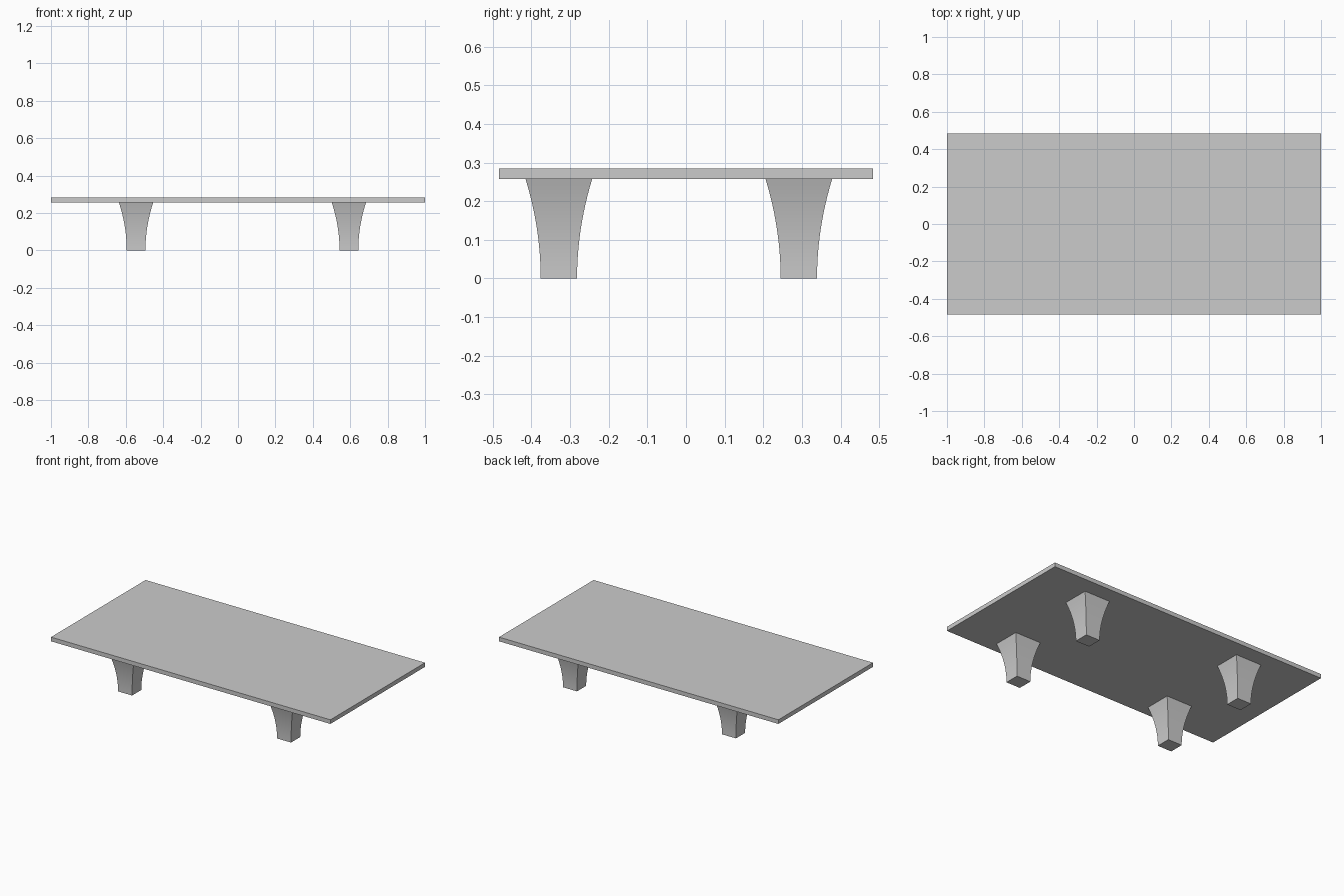
import bpy
import bmesh
import math

cube = bpy.data.objects.get("Cube")
if cube:
    bpy.data.objects.remove(cube, do_unlink=True)

grey = bpy.data.materials.new("light_grey")
grey.use_nodes = True
colour = (0.6, 0.6, 0.6, 1)
grey.diffuse_color = colour
grey.node_tree.nodes["Principled BSDF"].inputs["Base Color"].default_value = colour

LEG_HEIGHT = 0.257
TOP_HEIGHT = 0.284


def finish(bm, name, location):
    bmesh.ops.recalc_face_normals(bm, faces=bm.faces)
    mesh = bpy.data.meshes.new(name)
    bm.to_mesh(mesh)
    bm.free()
    mesh.materials.append(grey)
    obj = bpy.data.objects.new(name, mesh)
    obj.location = location
    bpy.context.collection.objects.link(obj)
    return obj


def add_leg(name, x, y, steps=12):
    """Square leg that flares outward towards the table top."""
    bm = bmesh.new()
    rings = []
    for i in range(steps + 1):
        t = i / steps
        hx = 0.05 + 0.042 * t ** 2
        hy = 0.047 + 0.039 * t ** 2
        rings.append([bm.verts.new((sx * hx, sy * hy, t * LEG_HEIGHT))
                      for sx, sy in ((-1, -1), (1, -1), (1, 1), (-1, 1))])
    for low, high in zip(rings, rings[1:]):
        for k in range(4):
            n = (k + 1) % 4
            bm.faces.new((low[k], low[n], high[n], high[k]))
    bm.faces.new(rings[0])
    bm.faces.new(rings[-1])
    return finish(bm, name, (x, y, 0))


# Table top
bm = bmesh.new()
bmesh.ops.create_cube(bm, size=1)
bmesh.ops.scale(bm, vec=(2, 0.967, TOP_HEIGHT - LEG_HEIGHT), verts=bm.verts)
finish(bm, "table_top", (0, 0, (TOP_HEIGHT + LEG_HEIGHT) / 2))

# Four flared legs
legs = [add_leg(f"{end}_{side}_leg", x, y)
        for end, y in (("front", -0.329), ("back", 0.292))
        for side, x in (("right", -0.545), ("left", 0.593))]

# Smooth curved sides with crisp corners
bpy.ops.object.select_all(action="DESELECT")
for leg in legs:
    leg.select_set(True)
bpy.context.view_layer.objects.active = legs[0]
bpy.ops.object.shade_smooth_by_angle(angle=math.radians(30))
